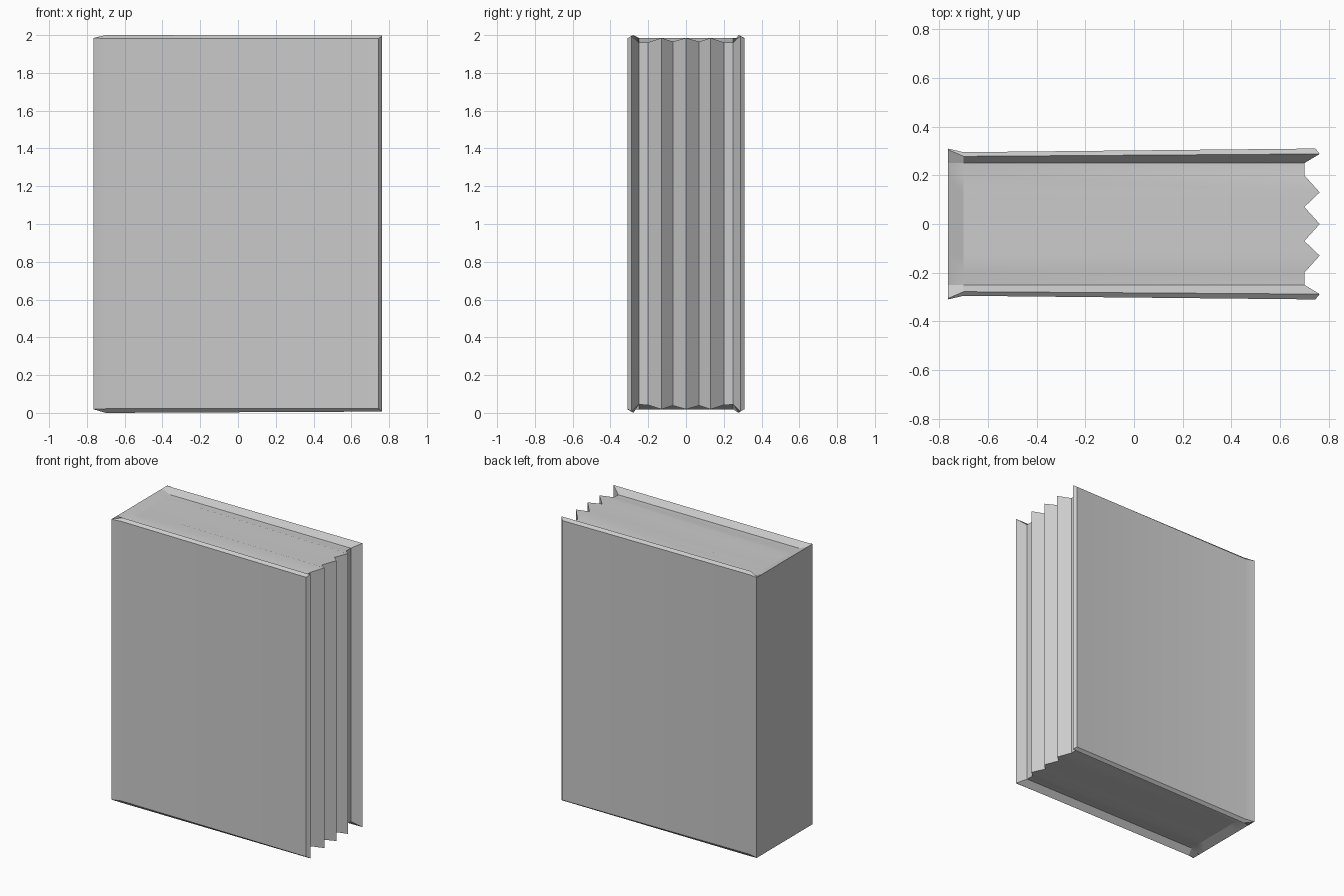
import bpy, bmesh

if "Cube" in bpy.data.objects:
    bpy.data.objects.remove(bpy.data.objects["Cube"])

# Half cross-section, from cover outer edge to the middle page ridge:
# (y at spine, y at hinge, y at fore edge, z top at hinge, z top at fore edge, x of fore edge)
half = [
    (0.31, 0.295, 0.31, 1.982, 1.982, 0.745),    # cover outer edge
    (0.306, 0.278, 0.288, 2.0, 1.997, 0.763),    # cover rim
    (0.25, 0.25, 0.25, 1.96, 1.96, 0.70),        # gutter beside cover
    (0.20, 0.20, 0.20, 1.96, 1.962, 0.70),       # first valley
    (0.13, 0.13, 0.13, 1.96, 1.985, 0.763),      # page ridge
    (0.07, 0.07, 0.07, 1.96, 1.965, 0.70),       # valley
    (0.0, 0.0, 0.0, 1.96, 1.985, 0.763),         # middle page ridge
]
X_SPINE, X_HINGE, Z_SPINE = -0.765, -0.70, 1.985


def path(p, side):
    """Points running along the bottom, up the fore edge and back along the top."""
    ys, yh, yf, zh, zf, xf = p
    top = [(X_SPINE, side * ys, Z_SPINE), (X_HINGE, side * yh, zh), (xf, side * yf, zf)]
    bottom = [(x, y, 2.0 - z + (0.004 if z < 2 else 0)) for x, y, z in top]
    return bottom + top[::-1]


columns = [path(p, -1) for p in half] + [path(p, 1) for p in half[-2::-1]]

bm = bmesh.new()
grid = [[bm.verts.new(co) for co in col] for col in columns]

# Pages and cover rims, with the spine closing each loop
for a, b in zip(grid, grid[1:]):
    for i in range(6):
        j = (i + 1) % 6
        bm.faces.new((a[i], a[j], b[j], b[i]))

# Outer faces of both covers
for col in (grid[0], grid[-1]):
    for i in range(2):
        bm.faces.new((col[i], col[i + 1], col[4 - i], col[5 - i]))

bmesh.ops.recalc_face_normals(bm, faces=bm.faces)
mesh = bpy.data.meshes.new("book")
bm.to_mesh(mesh)
bm.free()

book = bpy.data.objects.new("book", mesh)
bpy.context.collection.objects.link(book)
bpy.context.view_layer.objects.active = book
book.select_set(True)
bpy.ops.object.shade_smooth_by_angle(angle=0.4)
